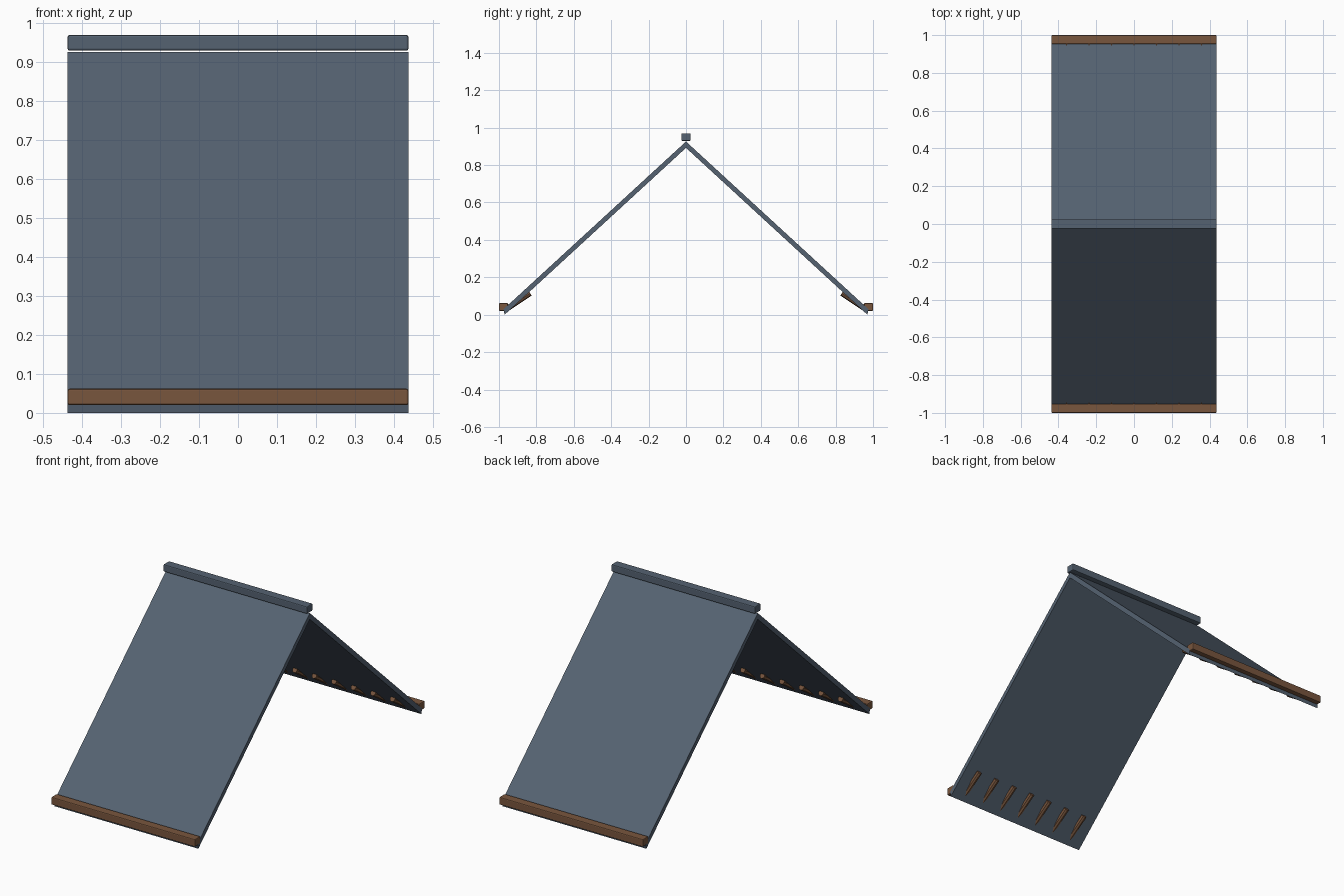
import bpy
import bmesh
from math import pi
from mathutils import Vector

if "Cube" in bpy.data.objects:
    bpy.data.objects.remove(bpy.data.objects["Cube"], do_unlink=True)

WIDTH = 0.875


def make_material(name, rgb):
    mat = bpy.data.materials.new(name)
    mat.use_nodes = True
    mat.diffuse_color = (*rgb, 1)
    bsdf = next(n for n in mat.node_tree.nodes if n.type == 'BSDF_PRINCIPLED')
    bsdf.inputs["Base Color"].default_value = (*rgb, 1)
    return mat


slate = make_material("slate_blue_grey", (0.09, 0.122, 0.165))
timber = make_material("brown_timber", (0.19, 0.092, 0.047))


def add_object(name, bm, mat):
    bmesh.ops.recalc_face_normals(bm, faces=bm.faces)
    mesh = bpy.data.meshes.new(name)
    bm.to_mesh(mesh)
    bm.free()
    mesh.materials.append(mat)
    obj = bpy.data.objects.new(name, mesh)
    bpy.context.collection.objects.link(obj)
    return obj


def extrude_profile(name, points, mat):
    """Closed (y, z) outline swept across the full width."""
    bm = bmesh.new()
    face = bm.faces.new([bm.verts.new((-WIDTH / 2, y, z)) for y, z in points])
    swept = bmesh.ops.extrude_face_region(bm, geom=[face])["geom"]
    moved = [v for v in swept if isinstance(v, bmesh.types.BMVert)]
    bmesh.ops.translate(bm, verts=moved, vec=(WIDTH, 0, 0))
    return add_object(name, bm, mat)


def beam(name, y, z, depth, height, mat):
    """Long beam with softened edges."""
    bm = bmesh.new()
    bmesh.ops.create_cube(bm, size=1)
    bmesh.ops.scale(bm, verts=bm.verts, vec=(WIDTH, depth, height))
    bmesh.ops.translate(bm, verts=bm.verts, vec=(0, y, z))
    obj = add_object(name, bm, mat)
    bevel = obj.modifiers.new("soft_edges", 'BEVEL')
    bevel.width = 0.005
    bevel.segments = 2
    return obj


def rafter_tails(name, side):
    """Row of short round rafters under one eave."""
    bm = bmesh.new()
    low, high = Vector((0, side * 0.965, 0.027)), Vector((0, side * 0.833, 0.115))
    axis = high - low
    turn = axis.to_track_quat('Z', 'Y')
    for i in range(7):
        made = bmesh.ops.create_cone(bm, cap_ends=True, segments=8, radius1=0.015,
                                     radius2=0.015, depth=axis.length)["verts"]
        bmesh.ops.rotate(bm, verts=made, cent=(0, 0, 0), matrix=turn.to_matrix())
        centre = (low + high) / 2 + Vector(((i - 3) * 0.119, 0, 0))
        bmesh.ops.translate(bm, verts=made, vec=centre)
    return add_object(name, bm, timber)


# Roof slopes, eave boards and rafter tails on both sides
SLOPE = [(0, 0.926), (0, 0.892), (0.97, 0), (0.975, 0.03)]
for label, side in (("front", -1), ("back", 1)):
    extrude_profile(label + "_roof_slope", [(side * y, z) for y, z in SLOPE], slate)
    beam(label + "_eave_board", side * 0.976, 0.041, 0.048, 0.042, timber)
    rafter_tails(label + "_rafter_tails", side)

# Ridge cap
beam("ridge_cap", 0, 0.95, 0.05, 0.04, slate)
